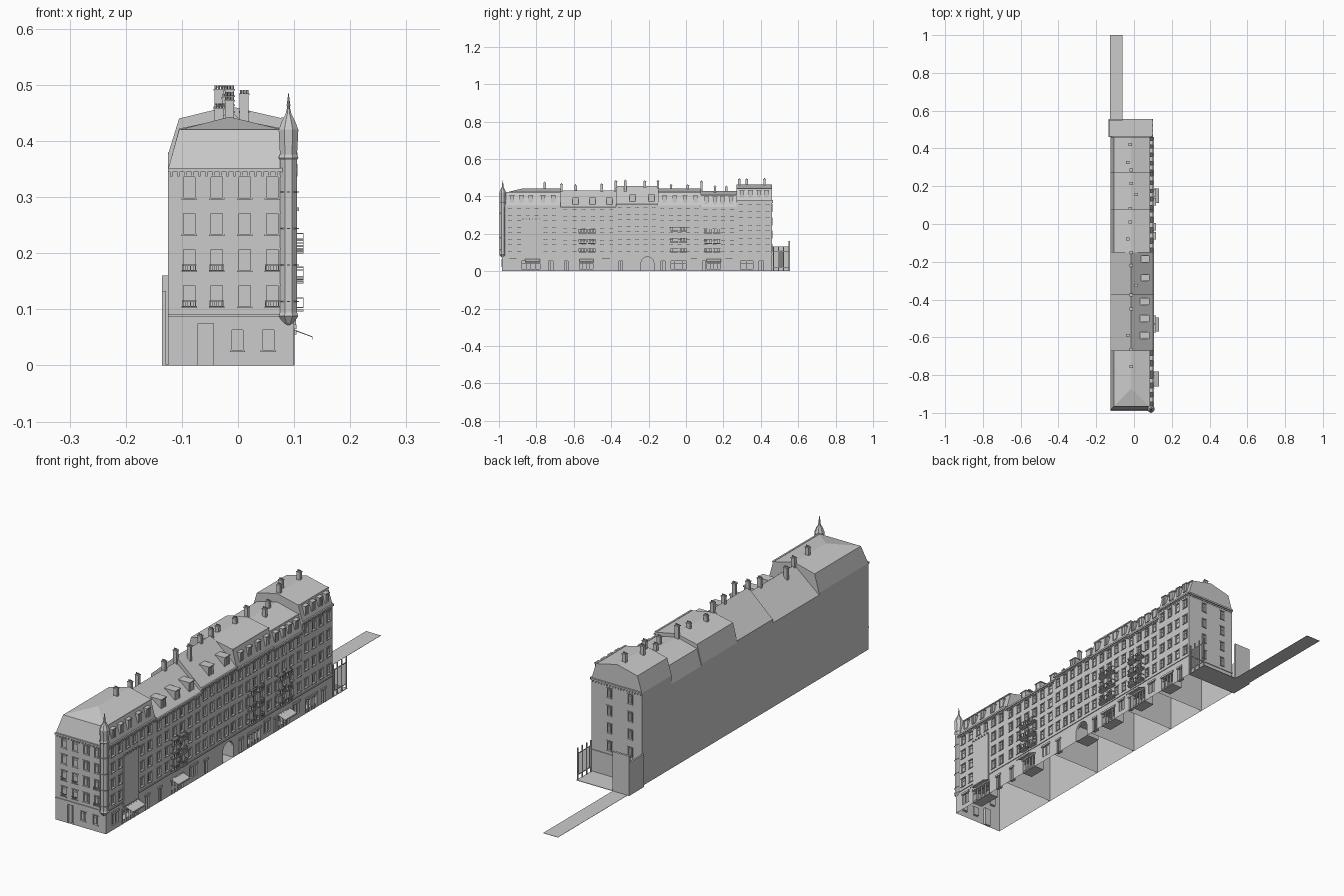
import bpy, bmesh, math
from mathutils import Vector

if "Cube" in bpy.data.objects:
    bpy.data.objects.remove(bpy.data.objects["Cube"])

XB, XF, YF, YR, RX = -0.125, 0.10, -0.985, 0.46, -0.015
parts = {}

def part(name):
    return parts.setdefault(name, bmesh.new())

def face(bm, pts, n=None):
    f = bm.faces.new([bm.verts.new(p) for p in pts])
    f.normal_update()
    if n and f.normal.dot(Vector(n)) < 0:
        f.normal_flip()

def hexa(bm, lo, hi):
    """Solid between two matching quads."""
    mid = sum((Vector(p) for p in lo + hi), Vector()) / 8
    quads = [lo, hi] + [[lo[i], lo[(i + 1) % 4], hi[(i + 1) % 4], hi[i]] for i in range(4)]
    for q in quads:
        c = sum((Vector(p) for p in q), Vector()) / 4
        face(bm, q, c - mid)

def box(name, M, u0, u1, d0, d1, z0, z1):
    q = [(u0, d0), (u1, d0), (u1, d1), (u0, d1)]
    hexa(part(name), [M(u, d, z0) for u, d in q], [M(u, d, z1) for u, d in q])

# Wall frames: along the wall, outward distance, height
RIGHT = lambda u, d, z: (XF + d, u, z)
FRONT = lambda u, d, z: (u, YF - d, z)
REAR = lambda u, d, z: (u, YR + d, z)
WORLD = lambda x, y, z: (x, y, z)

def wall(name, M, u0, u1, h, holes):
    """Wall panel with recessed openings (u0, u1, z0, z1, depth)."""
    bm = part(name)
    us = sorted({u0, u1} | {round(v, 4) for o in holes for v in o[:2]})
    zs = sorted({0.0, h} | {round(v, 4) for o in holes for v in o[2:4]})

    def hole(i, j):
        if not (0 <= i < len(us) - 1 and 0 <= j < len(zs) - 1):
            return None
        u, z = (us[i] + us[i + 1]) / 2, (zs[j] + zs[j + 1]) / 2
        return next((o for o in holes if o[0] < u < o[1] and o[2] < z < o[3]), None)
    V = lambda u, d, z: Vector(M(u, d, z))
    out = V(0, 1, 0) - V(0, 0, 0)
    side = V(1, 0, 0) - V(0, 0, 0)
    for i in range(len(us) - 1):
        for j in range(len(zs) - 1):
            o = hole(i, j)
            d = -o[4] if o else 0
            a, b, c, e = us[i], us[i + 1], zs[j], zs[j + 1]
            face(bm, [M(a, d, c), M(b, d, c), M(b, d, e), M(a, d, e)], out)
            if not o:
                continue
            for di, dj, (p, q), n in ((-1, 0, ((a, c), (a, e)), side), (1, 0, ((b, c), (b, e)), -side),
                                      (0, -1, ((a, c), (b, c)), (0, 0, 1)), (0, 1, ((a, e), (b, e)), (0, 0, -1))):
                if hole(i + di, j + dj) is not o:
                    face(bm, [M(p[0], 0, p[1]), M(q[0], 0, q[1]), M(q[0], d, q[1]), M(p[0], d, p[1])], n)

def window(M, c, z, w, h):
    a, b = c - w / 2, c + w / 2
    box('window_sills', M, a - .002, b + .002, -.002, .003, z - .003, z)
    box('window_bars', M, c - .001, c + .001, -.006, -.004, z, z + h)
    box('window_bars', M, a, b, -.006, -.004, z + h * .68, z + h * .68 + .0015)
    for u in (a, b):
        box('window_surrounds', M, u - .0015, u + .0015, -.001, .0015, z, z + h)
    box('window_surrounds', M, a - .003, b + .003, -.001, .0025, z + h, z + h + .003)

def railing(M, a, b, z, h, depth):
    n = 'railings'
    for zz in (z, z + h):
        box(n, M, a, b, depth - .0015, depth, zz - .001, zz + .001)
        for u in (a, b):
            box(n, M, u - .0007, u + .0007, 0, depth, zz - .001, zz + .001)
    k = max(4, int((b - a) / .004))
    for i in range(k + 1):
        u = a + (b - a) * i / k
        box(n, M, u - .0005, u + .0005, depth - .0012, depth - .0002, z, z + h)

def storeys(M, cols, eave, w, extra=(), name='walls', u=(0, 1), rows=4):
    pitch = (eave - .09) / 4
    holes = list(extra)
    for r in range(4 - rows, 4):
        for c in cols:
            z = .09 + pitch * r + .015
            holes.append((c - w / 2, c + w / 2, z, z + .037, .006))
            window(M, c, z, w, .037)
    wall(name, M, u[0], u[1], eave, holes)
    # string course, cornice and dentils
    box('string_courses', M, u[0], u[1], 0, .003, .087, .091)
    box('cornices', M, u[0], u[1], 0, .006, eave - .003, eave + .004)
    k = int((u[1] - u[0]) / .0125)
    for i in range(k):
        p = u[0] + (u[1] - u[0]) * (i + .5) / k
        box('cornice_brackets', M, p - .002, p + .002, 0, .004, eave - .011, eave - .003)

# y0, y1, eave, mansard top (None = gable), ridge, window columns, ground openings, dormers
SECTIONS = [
    (-.985, -.67, .348, .42, .443, 6,
     [(-.945, -.905, .02, .065, .006), (-.88, -.78, 0, .055, .045), (-.735, -.71, 0, .055, .012)],
     [-.93, -.88, -.83, -.765, -.71]),
    (-.67, -.375, .34, None, .432, 6,
     [(-.65, -.63, 0, .055, .012), (-.57, -.495, 0, .055, .045), (-.45, -.405, .02, .065, .006)], [-.59, -.5, -.41]),
    (-.375, -.15, .355, None, .455, 5, [(-.36, -.338, 0, .055, .012), (-.24, -.172, 0, .076, .06)], [-.285, -.185]),
    (-.15, .08, .347, .422, .441, 5,
     [(-.135, -.112, 0, .055, .012), (-.08, 0, 0, .055, .045), (.025, .06, .02, .065, .006)], [-.115, -.06, -.005, .05]),
    (.08, .27, .34, .405, .428, 4, [(.088, .104, 0, .055, .012), (.112, .185, 0, .055, .045), (.21, .25, .02, .065, .006)],
     [.11, .155, .195, .24]),
    (.27, .46, .375, .44, .462, 4, [(.29, .36, 0, .055, .045), (.39, .415, 0, .055, .012)], [.3, .345, .39, .43]),
]

for k, (y0, y1, ev, mz, rz, n, ground, dormers) in enumerate(SECTIONS):
    cols = [y0 + (y1 - y0) * (i + .5) / n for i in range(n)]
    if k == 0:
        cols = [-.94 + .047 * i for i in range(6)]
    storeys(RIGHT, cols, ev, .024, ground, 'street_wall_%d' % (k + 1), (y0, y1))
    # back wall, roof and party walls
    prof = [(XB, 0), (XB, ev)] + ([(-.105, mz), (RX, rz), (.08, mz)] if mz else [(RX, rz)]) + [(XF, ev)]
    bm = part('roof_and_back_%d' % (k + 1))
    ys = [y0] * len(prof)
    if k == 0:
        ys = [YF, YF, -.965, -.87, -.965, YF]          # hipped end
    for i in range(len(prof) - 1):
        (ax, az), (bx, bz) = prof[i], prof[i + 1]
        face(bm, [(ax, ys[i], az), (bx, ys[i + 1], bz), (bx, y1, bz), (ax, y1, az)], (-1, 0, .01) if i == 0 else (0, 0, 1))
    full = prof + [(XF, 0)]
    if k == 0:
        P = [(x, y, z) for (x, z), y in zip(prof, ys)]
        face(bm, [P[1], P[2], P[4], P[5]], (0, -1, 0))
        face(bm, [P[2], P[3], P[4]], (0, -1, 1))
    else:
        face(bm, [(x, y0, z) for x, z in full], (0, -1, 0))
    if k < 5:
        face(bm, [(x, y1, z) for x, z in full], (0, 1, 0))
    else:
        face(bm, [(x, y1, z) for x, z in prof[1:]], (0, 1, 0))
    if mz:
        box('roof_edges', WORLD, .077, .084, y0 + (.02 if k == 0 else 0), y1, mz - .003, mz + .002)
    # dormers
    for c in dormers:
        xf, xb, w, zb = (.097, .07, .011, ev + .02) if mz else (.08, .025, .016, ev + .016)
        box('dormers', WORLD, xb, xf, c - w, c + w, zb, zb + .034)
        box('dormer_roofs', WORLD, xb - .005, xf + .003, c - w - .002, c + w + .002, zb + .034, zb + .038)
        for s in (-1, 1):
            box('dormer_frames', WORLD, xf, xf + .0015, c + s * w * .75 - .0015, c + s * w * .75 + .0015, zb, zb + .034)
        box('dormer_frames', WORLD, xf, xf + .001, c - .001, c + .001, zb, zb + .034)
    # shop glazing, fascias and door frames
    for a, b, z0, z1, d in ground:
        if d == .06:
            continue
        box('shop_fascias', RIGHT, a - .003, b + .003, 0, .004, z1, z1 + .008)
        m = 4 if b - a > .05 else 2
        for i in range(m + 1):
            u = a + (b - a) * i / m
            box('shop_bars', RIGHT, u - .001, u + .001, -.006, .001, z0, z1)
        if d == .045:
            box('shop_bars', RIGHT, a, b, -.007, -.005, 0, .012)
            box('shop_bars', RIGHT, a, b, -.007, -.005, .042, .044)

# Arched carriage entrance: spandrels inside the square opening
c, r, zs = -.206, .034, .042
for s in (-1, 1):
    arc = [(c + s * r * math.cos(t), zs + r * math.sin(t)) for t in [math.pi / 2 * i / 8 for i in range(9)]]
    for (a, za), (b, zb) in zip(arc, arc[1:]):
        hexa(part('carriage_arch'), [RIGHT(a, -.01, za), RIGHT(b, -.01, zb), RIGHT(b, -.01, .076), RIGHT(a, -.01, .0761)],
             [RIGHT(a, 0, za), RIGHT(b, 0, zb), RIGHT(b, 0, .076), RIGHT(a, 0, .0761)])

# Front end wall
fcols = [-.087, -.038, .012, .061]
storeys(FRONT, fcols, .348, .024,
        [(-.071, -.044, 0, .075, .01), (-.013, .011, .027, .063, .006), (.043, .065, .027, .063, .006)],
        'front_wall', (XB, XF))
for z in (.105, .169):
    for i in (0, 1, 3):
        railing(FRONT, fcols[i] - .012, fcols[i] + .012, z, .01, .006)
for c in (-.001, .054):
    window(FRONT, c, .027, .023, .036)
box('front_door_bar', FRONT, -.0585, -.0565, -.01, -.008, 0, .075)

# Rear end wall
storeys(REAR, [-.073, .02], .375, .02, (), 'rear_wall', (XB, XF))

# Corner turret with spire
bm = part('corner_turret')
tp = [(.001, .068), (.010, .076), (.019, .088), (.0165, .094), (.0165, .366), (.019, .37), (.0165, .376),
      (.019, .42), (.012, .437), (.006, .447), (.003, .458), (.0035, .464), (.0005, .485)]
rings = [[(.09 + r * math.cos(math.pi * (i + .5) / 4), -.98 + r * 1.05 * math.sin(math.pi * (i + .5) / 4), z)
          for i in range(8)] for r, z in tp]
for A, B in zip(rings, rings[1:]):
    for i in range(8):
        t = math.pi * (i + 1) / 4
        face(bm, [A[i], A[(i + 1) % 8], B[(i + 1) % 8], B[i]], (math.cos(t), math.sin(t), 0))
for t in range(-3, 3):
    a = math.pi * t / 4
    for z in (.115, .18, .245, .31):
        p = Vector((.09 + .0155 * math.cos(a), -.98 + .0163 * math.sin(a), z))
        box('turret_sills', WORLD, p.x - .003, p.x + .003, p.y - .003, p.y + .003, z - .002, z)

# Balconies in pairs, street awnings
for ys, zs in (((-.553, -.505), (.1, .15, .203)), ((-.062, -.015), (.1, .155, .215)), ((.118, .165), (.1, .15, .205))):
    for y in ys:
        for z in zs:
            box('balcony_floors', RIGHT, y - .02, y + .02, 0, .017, z - .004, z)
            railing(RIGHT, y - .02, y + .02, z + .003, .017, .017)
for a, b in ((-.86, -.78), (-.57, -.495), (.11, .187)):
    q = [(0, .062), (.033, .05), (.033, .0515), (0, .064)]
    hexa(part('awnings'), [RIGHT(a, d, z) for d, z in q], [RIGHT(b, d, z) for d, z in q])
    box('awnings', RIGHT, a, b, .032, .033, .046, .0515)

# Large wall panel with lamps above
box('wall_panel', RIGHT, -.875, -.782, 0, .003, .068, .275)
for i in range(6):
    u = -.872 + i * .0175
    box('panel_lamps', RIGHT, u - .001, u + .001, 0, .008, .279, .281)
    box('panel_lamps', RIGHT, u - .002, u + .002, .006, .009, .275, .281)

# Chimneys with pots
for x, y, z in ((-.015, -.755, .47), (-.015, -.665, .462), (-.034, -.59, .456), (-.015, -.45, .462), (-.015, -.375, .478),
                (.011, -.325, .482), (-.015, -.22, .478), (-.015, -.15, .478), (-.034, -.08, .458), (-.02, .01, .458),
                (-.02, .083, .475), (.011, .155, .45), (-.015, .215, .45), (-.015, .285, .49), (-.034, .325, .49), (-.02, .42, .49)):
    box('chimneys', WORLD, x - .008, x + .008, y - .006, y + .006, .40, z)
    box('chimney_caps', WORLD, x - .0095, x + .0095, y - .0075, y + .0075, z, z + .003)
    for s in (-1, 0, 1):
        ring = [[(x + s * .0055 + q * math.cos(j * math.pi / 3), y + q * math.sin(j * math.pi / 3), zz)
                 for j in range(6)] for q, zz in ((.002, z + .003), (.0025, z + .009))]
        for j in range(6):
            t = (j + .5) * math.pi / 3
            face(part('chimney_pots'), [ring[0][j], ring[0][(j + 1) % 6], ring[1][(j + 1) % 6], ring[1][j]],
                 (math.cos(t), math.sin(t), 0))
        face(part('chimney_pots'), ring[1], (0, 0, 1))

# Rear yard, walls, gate and path
box('yard', WORLD, -.135, .10, .46, .556, 0, .002)
box('yard_side_wall', WORLD, -.135, -.128, .46, .55, 0, .133)
box('yard_end_wall', WORLD, -.135, -.062, .547, .556, 0, .16)
box('path', WORLD, -.128, -.062, .556, 1.0, 0, .001)
for y in (.468, .494, .521, .55):
    box('gate', WORLD, .096, .10, y - .002, y + .002, 0, .13)
for z in (.02, .105):
    box('gate', WORLD, .097, .099, .468, .55, z, z + .003)
for i in range(1, 16):
    y = .468 + .082 * i / 16
    box('gate', WORLD, .0975, .0985, y - .0005, y + .0005, .02, .11)

# Turn every collected part into an object
for name, bm in parts.items():
    bmesh.ops.remove_doubles(bm, verts=bm.verts, dist=1e-6)
    me = bpy.data.meshes.new(name)
    bm.to_mesh(me)
    bm.free()
    bpy.context.collection.objects.link(bpy.data.objects.new(name, me))
